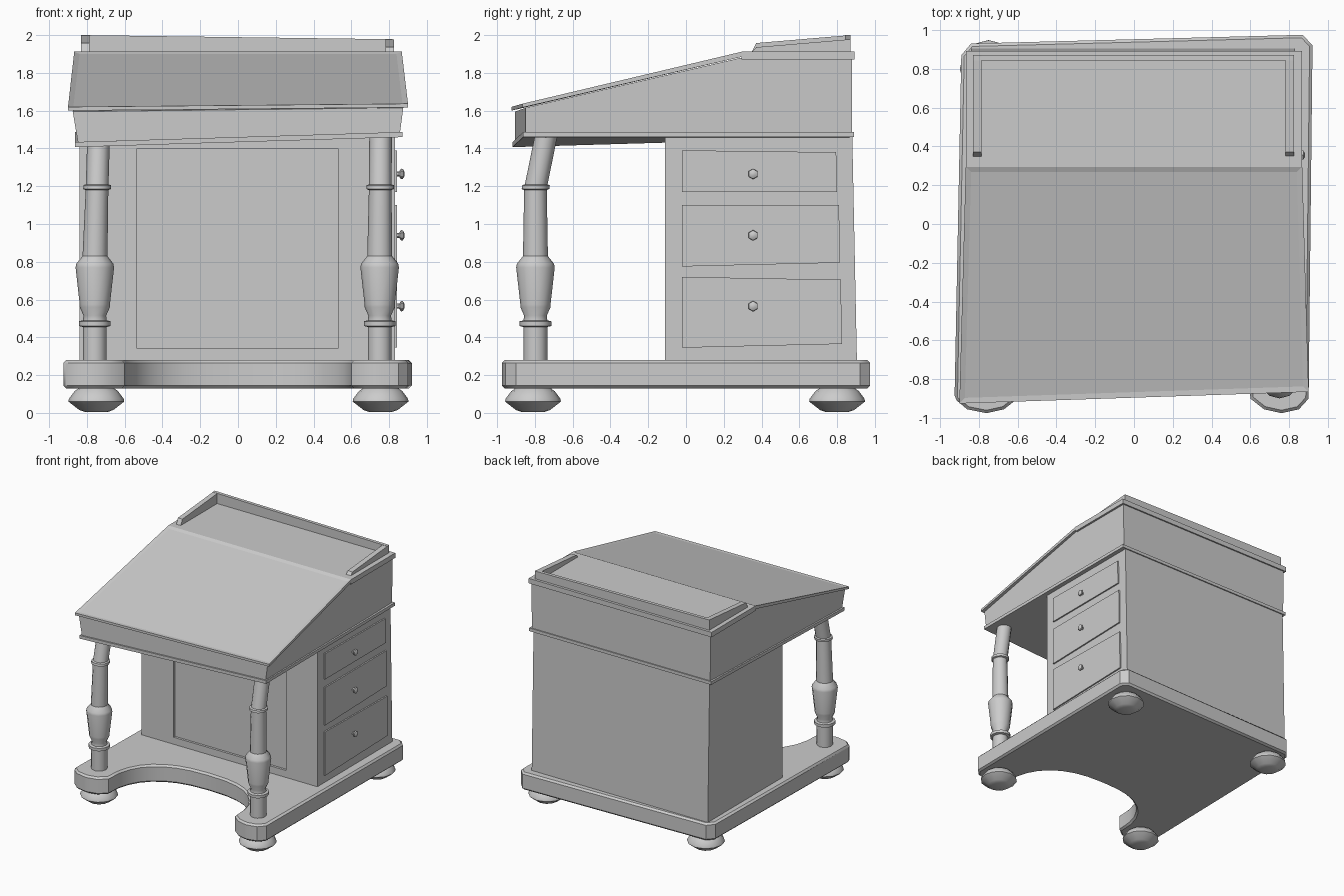
import bpy, bmesh
from math import cos, sin, pi, radians
from mathutils import Vector

if "Cube" in bpy.data.objects:
    bpy.data.objects.remove(bpy.data.objects["Cube"])


def finish(name, bm, bevel=0.0, smooth=True):
    bmesh.ops.recalc_face_normals(bm, faces=bm.faces)
    me = bpy.data.meshes.new(name)
    bm.to_mesh(me)
    bm.free()
    ob = bpy.data.objects.new(name, me)
    bpy.context.collection.objects.link(ob)
    if bevel:
        m = ob.modifiers.new("bevel", 'BEVEL')
        m.width, m.segments, m.limit_method, m.angle_limit = bevel, 1, 'ANGLE', radians(50)
    if smooth:
        bpy.ops.object.select_all(action='DESELECT')
        ob.select_set(True)
        bpy.context.view_layer.objects.active = ob
        bpy.ops.object.shade_smooth_by_angle(angle=radians(35))
    return ob


def bridge(name, a, b, inset=None, bevel=0.0, smooth=False):
    """Solid between two matching outlines; inset = (facing direction, margin, depth)."""
    bm = bmesh.new()
    va, vb = [bm.verts.new(p) for p in a], [bm.verts.new(p) for p in b]
    n = len(a)
    bm.faces.new(va)
    bm.faces.new(vb)
    for i in range(n):
        j = (i + 1) % n
        bm.faces.new((va[i], va[j], vb[j], vb[i]))
    if inset:
        bmesh.ops.recalc_face_normals(bm, faces=bm.faces)
        bm.normal_update()
        d, margin, depth = inset
        f = max(bm.faces, key=lambda f: f.normal.dot(Vector(d)))
        bmesh.ops.inset_region(bm, faces=[f], thickness=margin, depth=depth)
    return finish(name, bm, bevel, smooth)


def lathe(name, profile, path, sides=12):
    """Stack of rings (radius, z); path(z) gives the ring centre, so a post may lean."""
    bm = bmesh.new()
    rings = []
    for r, z in profile:
        cx, cy = path(z)
        rings.append([bm.verts.new((cx + r * cos(2 * pi * i / sides), cy + r * sin(2 * pi * i / sides), z))
                      for i in range(sides)])
    for a, b in zip(rings, rings[1:]):
        for i in range(sides):
            j = (i + 1) % sides
            bm.faces.new((a[i], a[j], b[j], b[i]))
    bm.faces.new(rings[0])
    bm.faces.new(rings[-1])
    return finish(name, bm)


def slab(name, corners, z0, z1, **kw):
    return bridge(name, [(x, y, z0) for x, y in corners], [(x, y, z1) for x, y in corners], **kw)


# Plinth with rounded arms and a curved knee cut-out
arm = [(-0.60, -0.90), (-0.67, -0.955), (-0.76, -0.975), (-0.86, -0.955), (-0.925, -0.90)]
cut = []
for i in range(1, 16):
    t = pi * i / 16
    c, s = cos(t), sin(t)
    cut.append((0.60 * abs(c) ** 0.8 * (1 if c > 0 else -1), -0.90 + 0.50 * s ** 0.8))
outline = ([(-x - (0.02 if x < -0.8 else 0), y) for x, y in reversed(arm)] + cut + arm
           + [(-0.89, 0.87), (-0.84, 0.93), (0.87, 0.975), (0.92, 0.92)])
outline[0] = (0.90, -0.90)
outline[1] = (0.85, -0.955)
slab("plinth", outline, 0.13, 0.28, bevel=0.015, smooth=True)

# Bun feet
foot = [(0.06, 0.005), (0.09, 0.015), (0.148, 0.06), (0.145, 0.075), (0.115, 0.115), (0.08, 0.14)]
for side, x in (("left", -0.75), ("right", 0.755)):
    for end, y in (("front", -0.81), ("back", 0.80)):
        lathe(f"{end}_{side}_foot", foot, lambda z, x=x, y=y: (x, y))

# Turned front legs, leaning at the top
leg = [(0.063, 0.27), (0.063, 0.455), (0.084, 0.46), (0.084, 0.485), (0.063, 0.49), (0.06, 0.515),
       (0.08, 0.56), (0.08, 0.575), (0.102, 0.77), (0.098, 0.79), (0.066, 0.83), (0.063, 1.0),
       (0.06, 1.18), (0.073, 1.185), (0.073, 1.205), (0.06, 1.21), (0.06, 1.47)]
for side, x, dx in (("left", -0.758, 0.02), ("right", 0.75, 0.005)):
    lathe(f"{side}_leg", leg, lambda z, x=x, dx=dx: (x + dx * max(0, z - 0.8) / 0.66,
                                                      -0.797 + 0.055 * max(0, z - 1.19) / 0.27))

# Drawer cabinet with recessed front panel
cab = [(-0.11, 0.27), (0.905, 0.27), (0.88, 1.48), (-0.11, 1.48)]
bridge("cabinet", [(-0.84, y, z) for y, z in cab], [(0.83, y, z) for y, z in cab])
frame = [(-0.535, 0.34), (0.53, 0.34), (0.53, 1.40), (-0.535, 1.40)]
bpy.context.view_layer.update()
cutter = bridge("panel_cutter", [(x, -0.2, z) for x, z in frame], [(x, -0.09, z) for x, z in frame])
cutter.hide_render = True
cutter.hide_set(True)
m = bpy.data.objects["cabinet"].modifiers.new("panel", 'BOOLEAN')
m.object, m.operation, m.solver = cutter, 'DIFFERENCE', 'EXACT'

# Drawers and knobs on the right side: bottom, bottom-back, top-back, top
drawers = [("top", (1.17, 1.17, 1.38, 1.39), 0.795, 1.265),
           ("middle", (0.775, 0.795, 1.10, 1.10), 0.81, 0.94),
           ("bottom", (0.345, 0.365, 0.705, 0.72), 0.82, 0.565)]
for name, (z0, z1, z2, z3), y1, kz in drawers:
    d = [(-0.022, z0), (y1 + 0.005, z1), (y1, z2), (-0.022, z3)]
    bridge(f"{name}_drawer", [(0.82, y, z) for y, z in d], [(0.842, y, z) for y, z in d])
    knob = lathe(f"{name}_knob", [(0.013, 0), (0.013, 0.018), (0.028, 0.028), (0.026, 0.038), (0.012, 0.046)],
                 lambda z: (0, 0), 6)
    knob.rotation_euler = (0, pi / 2, 0)
    knob.location = (0.835, 0.355, kz)

# Sloped writing box, sagging at its left front corner
bridge("writing_box",
       [(-0.845, -0.905, 1.42), (-0.875, -0.905, 1.595), (-0.85, 0.29, 1.88), (-0.85, 0.88, 1.88), (-0.845, 0.88, 1.46)],
       [(0.855, -0.85, 1.465), (0.875, -0.85, 1.615), (0.85, 0.29, 1.88), (0.85, 0.88, 1.88), (0.845, 0.88, 1.46)])

# Moulding around the bottom of the box
ring = [(-0.862, -0.918, 1.407), (0.87, -0.862, 1.46), (0.865, 0.89, 1.46), (-0.862, 0.89, 1.46)]
bridge("lower_moulding", ring, [(x, y, z + 0.027) for x, y, z in ring])

# Sloped lid with a shallow recessed writing surface
lid = [(-0.90, -0.925, 1.60), (0.90, -0.865, 1.617), (0.867, 0.295, 1.885), (-0.867, 0.295, 1.885)]
bridge("lid", lid, [(x, y, z + (0.02 if y < 0 else 0.027)) for x, y, z in lid], inset=((0, -0.2, 1), 0.04, -0.006))

# Top shelf
slab("top_shelf", [(-0.867, 0.295), (0.867, 0.295), (0.867, 0.892), (-0.867, 0.892)], 1.87, 1.912)

# Low gallery: two side rails rising to a back rail
for side, x0, x1, drop in (("left", -0.83, -0.787, 0.0), ("right", 0.825, 0.78, 0.022)):
    p = [(0.345, 1.905), (0.372, 1.958 - drop), (0.87, 2.0 - drop), (0.87, 1.905)]
    bridge(f"{side}_gallery_rail", [(x0, y, z) for y, z in p], [(x1, y, z) for y, z in p])
b = [(-0.83, 1.905), (0.825, 1.905), (0.825, 1.978), (-0.83, 2.0)]
bridge("back_gallery_rail", [(x, 0.842, z) for x, z in b], [(x, 0.87, z) for x, z in b])
